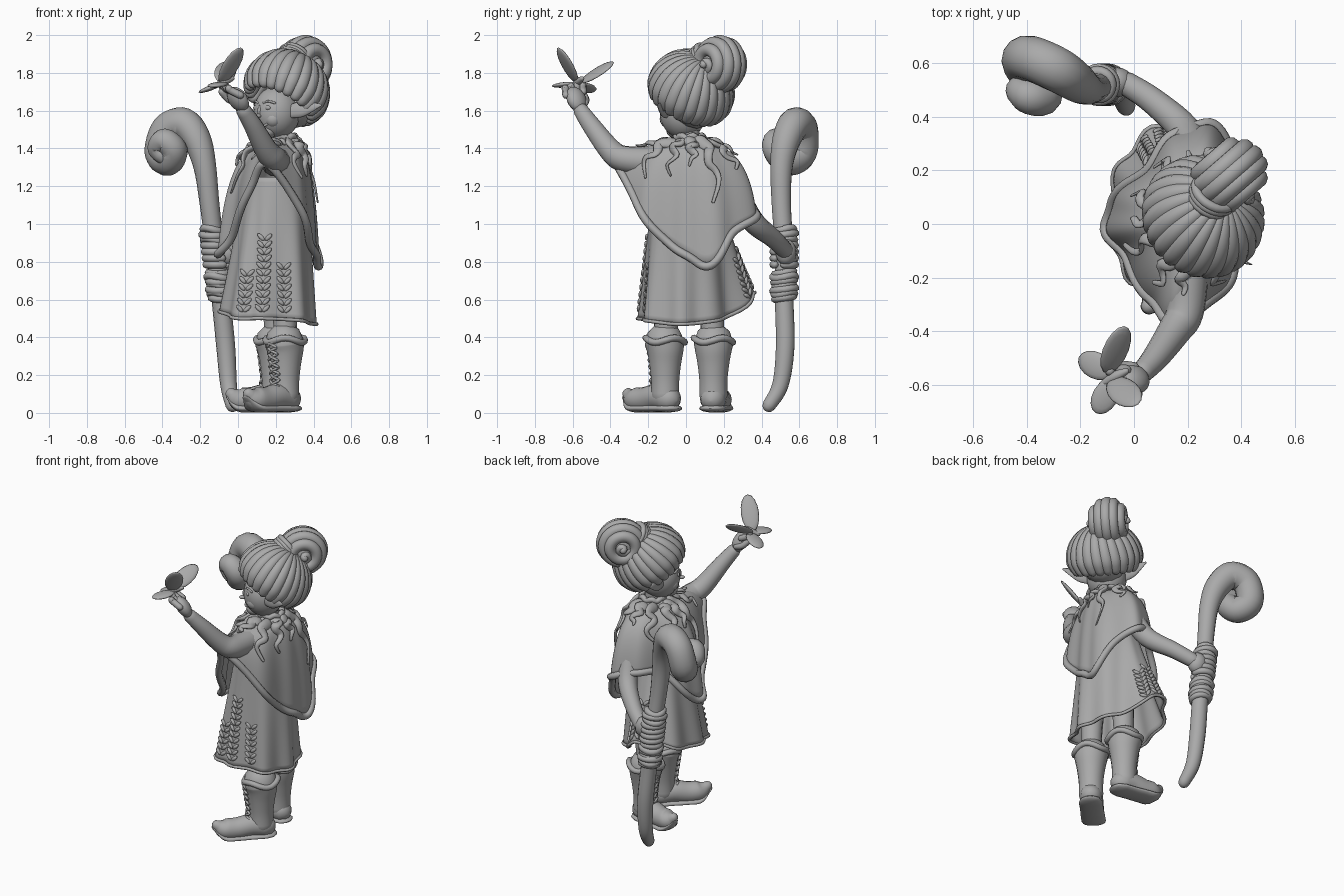
import bpy, bmesh
from math import sin, cos, pi, radians, sqrt
from mathutils import Vector, Matrix

cube = bpy.data.objects.get("Cube")
if cube:
    bpy.data.objects.remove(cube)

clay = bpy.data.materials.new("plain_grey")
clay.use_nodes = True
GREY = (0.4, 0.4, 0.4, 1)
clay.diffuse_color = GREY
for node in clay.node_tree.nodes:
    if node.type == "BSDF_PRINCIPLED":
        node.inputs["Base Color"].default_value = GREY
V = Vector
UP = V((0, 0, 1))


def finish(name, bm, thick=0):
    bmesh.ops.recalc_face_normals(bm, faces=bm.faces[:])
    mesh = bpy.data.meshes.new(name)
    bm.to_mesh(mesh)
    bm.free()
    mesh.shade_smooth()
    mesh.materials.append(clay)
    ob = bpy.data.objects.new(name, mesh)
    bpy.context.scene.collection.objects.link(ob)
    if thick:
        mod = ob.modifiers.new("thickness", "SOLIDIFY")
        mod.thickness = thick


def blend(a, b, c, d, t):
    return 0.5 * (2 * b + (c - a) * t + (2 * a - 5 * b + 4 * c - d) * t * t
                  + (3 * b - a - 3 * c + d) * t ** 3)


def loop_at(pts, u):
    n = len(pts)
    i, t = int(u * n // 1), (u * n) % 1
    return blend(*[V(pts[(i + k) % n]) for k in (-1, 0, 1, 2)], t)


def tube(bm, pts, r=None, steps=5, sides=10, closed=False, up=None, squash=1):
    """Sweep a round section along a smooth path; points are x, y, z, radius."""
    P = [V((*p[:3], p[3] if r is None else r)) for p in pts]
    n = len(P)
    if closed:
        path = [loop_at(P, k / (n * steps)) for k in range(n * steps)]
    else:
        path = [blend(P[max(i - 1, 0)], P[i], P[i + 1], P[min(i + 2, n - 1)], k / steps)
                for i in range(n - 1) for k in range(steps)] + [P[-1]]
        ends = []
        for a, b in ((path[0], path[1]), (path[-1], path[-2])):
            out = (a.xyz - b.xyz).normalized() * a.w
            ends.append([V((*(a.xyz + out * k), a.w * w)) for k, w in ((.6, .8), (.9, .42), (1, .05))])
        path = ends[0][::-1] + path + ends[1]
    m, rings, side = len(path), [], up
    for i, p in enumerate(path):
        a = path[i - 1] if closed or i else p
        b = path[(i + 1) % m] if closed or i < m - 1 else p
        tan = (b.xyz - a.xyz).normalized()
        ref = side or tan.orthogonal()
        side = (ref - tan * ref.dot(tan)).normalized()
        other = tan.cross(side)
        rings.append([bm.verts.new(p.xyz + p.w * (side * squash * cos(q) + other * sin(q)))
                      for q in (2 * pi * k / sides for k in range(sides))])
    for i in range(m if closed else m - 1):
        A, B = rings[i], rings[(i + 1) % m]
        for k in range(sides):
            j = (k + 1) % sides
            bm.faces.new((A[k], A[j], B[j], B[k]))
    if not closed:
        bm.faces.new(rings[0])
        bm.faces.new(rings[-1])


def blob(bm, centre, along, size, normal=UP, seg=16):
    """Ellipsoid with half sizes along, across and through."""
    a = V(along).normalized()
    b = V(normal).cross(a).normalized()
    c = a.cross(b)
    M = Matrix((a * size[0], b * size[1], c * size[2])).transposed().to_4x4()
    M.translation = V(centre)
    bmesh.ops.create_uvsphere(bm, u_segments=seg, v_segments=max(seg // 2, 5), radius=1, matrix=M)


def sheet(bm, fn, nu, nt):
    grid = [[bm.verts.new(fn(i / nu, j / nt)) for i in range(nu)] for j in range(nt + 1)]
    for j in range(nt):
        for i in range(nu):
            k = (i + 1) % nu
            bm.faces.new((grid[j][i], grid[j][k], grid[j + 1][k], grid[j + 1][i]))


def circle(c, a, b, r, n=12, wave=0, freq=4):
    axis = a.cross(b)
    return [c + r * (a * cos(q) + b * sin(q)) + axis * wave * sin(freq * q)
            for q in (2 * pi * k / n for k in range(n))]


def drape(hem, centre, top_r, pull, mid_z, folds, depth):
    """Cloth surface hanging from a small ring to an uneven hem."""
    centre = V(centre)

    def fn(u, t):
        h = loop_at(hem, u % 1)
        d = h - centre
        d.z = 0
        d.normalize()
        n = centre + d * top_r
        m = n.lerp(h, pull)
        m.z = mid_z
        return n * (1 - t) ** 2 + m * 2 * t * (1 - t) + h * t * t + d * depth * t * cos(2 * pi * folds * u)
    return fn


X, Y = V((1, 0, 0)), V((0, 1, 0))
F = V((-.755, -.656, 0))          # way the face looks
S = V((.656, -.755, 0))           # its left side

# Dress with wavy hem
dress = drape([(.13, -.245, .5), (0, -.215, .5), (-.08, -.07, .53), (-.08, .14, .56), (0, .29, .62),
               (.13, .37, .63), (.26, .25, .52), (.38, .1, .48), (.4, -.06, .47), (.32, -.21, .49)],
              (.2, -.01, 1.25), .165, .45, .88, 9, .013)
bm = bmesh.new()
sheet(bm, dress, 110, 24)
finish("dress", bm, .015)
bm = bmesh.new()
tube(bm, [dress(k / 66, 1) for k in range(66)], .01, 1, 6, True)
finish("dress_hem", bm)

# Embroidered sprigs
bm = bmesh.new()
for u0, count in ((0, 11), (.08, 6), (-.06, 7), (.42, 6), (.48, 8), (.54, 7)):
    for k in range(count):
        t = .93 - k * .05
        p, above = dress(u0, t), dress(u0, t - .03)
        across = (dress(u0 + .01, t) - dress(u0 - .01, t)).normalized()
        rise = (above - p).normalized()
        for sgn in (-1, 1):
            blob(bm, p + across * .02 * sgn, rise + across * sgn, (.027, .012, .01), across.cross(rise), 8)
finish("embroidered_sprigs", bm)

# Poncho with thick rim
poncho = drape([(.15, -.36, 1.32), (.06, -.28, 1.18), (-.03, -.13, .95), (-.1, -.02, .84), (-.075, .09, .9),
                (.04, .2, 1.06), (.15, .33, 1.08), (.28, .37, 1.04), (.38, .25, .95), (.43, .13, .78),
                (.41, .01, .83), (.38, -.12, .92), (.32, -.26, 1.1)],
               (.23, .02, 1.42), .08, .84, 1.43, 9, .008)
bm = bmesh.new()
sheet(bm, poncho, 104, 20)
finish("poncho", bm, .015)
bm = bmesh.new()
tube(bm, [poncho(k / 52, 1) for k in range(52)], .022, 2, 8, True)
finish("poncho_rim", bm)

# Broad curly leaves hanging from the collar
bm = bmesh.new()
for i in range(12):
    path = []
    for k in range(8):
        p = poncho(i / 12 + .016 * sin(k * 1.7 + i), .06 + k * (.055 + .018 * (i % 3)))
        out = (p - V((.22, .02, 1.15))).normalized()
        path.append((*(p + out * (.014 + .006 * sin(k * 2 + i))), .037 - .004 * k))
    tube(bm, path, None, 3, 8, up=out, squash=.5)
finish("leaf_collar", bm)

# Neck and ruffled collar
bm = bmesh.new()
tube(bm, [(.23, .02, 1.3), (.22, .01, 1.55)], .06)
finish("neck", bm)
bm = bmesh.new()
for z, r in ((1.4, .09), (1.43, .08), (1.46, .072)):
    tube(bm, circle(V((.23, .02, z)), X, Y, r, 24, .008, 7), .018, 2, 8, True)
finish("collar", bm)

# Head, face and ears
H = V((.205, -.015, 1.59))
bm = bmesh.new()
blob(bm, H, UP, (.14, .122, .125), F, 28)
blob(bm, H + F * .06 - UP * .095, S, (.05, .05, .042))
for s in (-1, 1):
    blob(bm, H + F * .062 + S * s * .045 - UP * .035, S, (.05, .05, .048))
finish("head", bm)
bm = bmesh.new()
blob(bm, H + F * .13 - UP * .018, F, (.024, .015, .012))
blob(bm, H + F * .12 + UP * .01, UP, (.03, .01, .012), F)
finish("nose", bm)
bm = bmesh.new()
smile = [H + F * (.112 - 7 * a * a) + S * a - UP * (.075 - 9 * a * a) for a in (-.04, -.02, 0, .02, .04)]
tube(bm, smile, .007)
finish("mouth", bm)
for s, word in ((1, "left"), (-1, "right")):
    bm = bmesh.new()
    blob(bm, H + F * .104 + S * s * .045 + UP * .025, S, (.022, .013, .014))
    finish(word + "_eye", bm)
    bm = bmesh.new()
    tube(bm, [H + F * .111 + S * s * .02 + UP * .05, H + F * .105 + S * s * .05 + UP * .06,
              H + F * .083 + S * s * .08 + UP * .05], .006)
    finish(word + "_brow", bm)
    bm = bmesh.new()
    lean = S * s * .85 - F * .5 + UP * .2
    base = H + S * s * .108 + UP * .005
    tube(bm, [(*base, .035), (*(base + lean * .07), .042), (*(base + lean * .17), .008)], None, 5, 12,
         up=F, squash=.4)
    finish(word + "_ear", bm)

# Hair cap of thick locks fanning from the tie
C = V((.255, .025, 1.705))
pole = (UP * cos(radians(35)) - F * sin(radians(35))).normalized()
fore = (F - pole * F.dot(pole)).normalized()
flank = pole.cross(fore)
bm = bmesh.new()
for i in range(24):
    q = 2 * pi * i / 24
    path = []
    for k in range(8):
        th = radians(8 + 14.6 * k)
        p = C + .196 * (pole * cos(th) + (fore * cos(q + .03 * k) + flank * sin(q + .03 * k)) * sin(th))
        path.append((*p, .008 + .034 * sin(th) - .008 * (k == 7)))
    tube(bm, path, None, 3, 10)
finish("hair_locks", bm)
bm = bmesh.new()
blob(bm, C, pole, (.19, .19, .19), F, 28)
bmesh.ops.bisect_plane(bm, geom=bm.verts[:] + bm.edges[:] + bm.faces[:], plane_co=C - pole * .03,
                       plane_no=pole, clear_inner=True)
blob(bm, C - F * .05 - UP * .07, UP, (.13, .14, .13), F)
finish("hair_base", bm)

# Rolled bun and its tie
B = V((.355, .18, 1.845))
bm = bmesh.new()
blob(bm, B, S, (.1, .115, .115), UP, 24)
for k in range(-2, 3):
    r = .12 * sqrt(1 - (k / 2.6) ** 2)
    tube(bm, circle(B + S * k * .039, F, UP, r), .036, 4, 10, True)
for s in (-1, 1):
    tube(bm, [B + S * s * (.115 - a * .008) + (F * cos(a * 1.2) + UP * sin(a * 1.2)) * .009 * a
              for a in range(6)], .022, 3, 8)
finish("hair_bun", bm)
bm = bmesh.new()
tie_axis = (B - C).normalized()
side_a = tie_axis.orthogonal().normalized()
for k in range(3):
    tube(bm, circle(V((.285, .09, 1.86)) + tie_axis * .018 * k, side_a, tie_axis.cross(side_a), .078),
         .018, 2, 8, True)
finish("hair_tie", bm)

# Legs and laced boots
for word, x, y, d, reach in (("left", .25, -.11, V((-.7, -.71, 0)), 1), ("right", .2, .145, V((-.98, .18, 0)), .87)):
    bm = bmesh.new()
    tube(bm, [(x, y * .85, .75, .08), (x, y * .95, .5, .065), (x, y, .25, .06)])
    finish(word + "_leg", bm)
    o, w = V((x, y, 0)), UP.cross(d)

    def at(a, z):
        return o + d * a * reach + UP * z

    bm = bmesh.new()
    tube(bm, [(*at(a, z), r) for a, z, r in ((0, .09, .075), (0, .17, .075), (0, .26, .085), (0, .33, .098), (.005, .37, .106))],
         None, 4, 20)
    tube(bm, [(*at(a, z), r) for a, z, r in ((-.02, .075, .07), (.06, .085, .07), (.15, .07, .067),
                                           (.23, .074, .062), (.275, .1, .032))], None, 4, 16)
    finish(word + "_boot", bm)
    bm = bmesh.new()
    tube(bm, circle(at(0, .385), X, Y, .103, 18, .012, 3), .018, 2, 8, True)
    finish(word + "_boot_cuff", bm)
    bm = bmesh.new()
    tube(bm, [(*at(a, z), r) for a, z, r in ((-.025, .024, .073), (.06, .024, .072), (.15, .024, .074),
                                           (.23, .028, .07), (.285, .07, .03))], None, 4, 16, up=UP, squash=.3)
    finish(word + "_boot_sole", bm)
    bm = bmesh.new()
    for k in range(7):
        a, z = .078 + .005 * abs(k - 1), .14 + k * .035
        for s in (-1, 1):
            tube(bm, [at(a, z) - w * s * .03, at(a + .012, z + .015), at(a, z + .03) + w * s * .03], .008, 2, 6)
    finish(word + "_boot_laces", bm)

# Raised arm with open hand
bm = bmesh.new()
tube(bm, [(.2, -.18, 1.33, .08), (.19, -.33, 1.345, .07), (.15, -.4, 1.39, .062), (.08, -.5, 1.52, .05),
          (.03, -.555, 1.6, .041)], None, 5, 14)
finish("left_arm", bm)
bm = bmesh.new()
blob(bm, (0, -.58, 1.66), (-.5, -.25, .85), (.075, .06, .042), F)
for k in range(4):
    p = V((-.03, -.545, 1.7)) + V((.014, -.03, -.006)) * k
    tube(bm, [p, p + V((-.05, -.002, .025)), p + V((-.06, -.004, .05 - .005 * k))], .02, 3, 8)
tube(bm, [(0, -.535, 1.64), (-.05, -.53, 1.66), (-.085, -.55, 1.7)], .019, 3, 8)
finish("left_hand", bm)

# Butterfly perched on the fingers
bm = bmesh.new()
tube(bm, [(-.12, -.6, 1.73, .012), (-.07, -.57, 1.755, .02), (-.03, -.55, 1.77, .012)])
finish("butterfly_body", bm)
for name, root, tip, wide, n in (("left_upper", (-.1, -.56, 1.75), (-.04, -.39, 1.85), .055, (.4, -.5, .8)),
                                 ("left_lower", (-.08, -.56, 1.745), (-.2, -.5, 1.7), .05, (.1, -.2, 1)),
                                 ("right_upper", (-.09, -.58, 1.745), (.01, -.67, 1.925), .055, (-.4, .64, .56)),
                                 ("right_lower", (-.07, -.58, 1.745), (-.14, -.7, 1.73), .048, (.1, .2, 1))):
    a, b = V(root), V(tip)
    bm = bmesh.new()
    blob(bm, a.lerp(b, .53), b - a, ((b - a).length * .52, wide, .014), n)
    finish(name + "_wing", bm)

# Lowered arm gripping the staff
bm = bmesh.new()
tube(bm, [(.23, .25, 1.2, .065), (.19, .35, 1.02, .06), (.07, .46, .925, .05), (-.03, .525, .86, .045)], None, 5, 14)
finish("right_arm", bm)
bm = bmesh.new()
blob(bm, (-.06, .53, .85), (-1, .3, -.2), (.06, .055, .07))
for k in range(4):
    c = V((-.11 - .004 * k, .52, .785 + .034 * k))
    tube(bm, circle(c, X, Y, .058)[:11], .021, 3, 8)
finish("right_hand", bm)

# Staff curling into a tight spiral crook
bm = bmesh.new()
tube(bm, [(-.03, .44, .04, .036), (-.05, .5, .15, .044), (-.065, .525, .35, .05), (-.09, .52, .6, .05),
          (-.12, .52, .85, .05), (-.15, .505, 1.1, .052), (-.175, .505, 1.3, .06), (-.215, .53, 1.44, .075),
          (-.285, .575, 1.53, .085), (-.375, .615, 1.5, .085), (-.41, .61, 1.38, .085), (-.37, .54, 1.335, .08),
          (-.34, .48, 1.39, .073), (-.39, .475, 1.44, .066), (-.425, .5, 1.4, .055), (-.4, .49, 1.36, .045)],
     None, 6, 14)
finish("staff", bm)
bm = bmesh.new()
for k in range(10):
    z = .61 + .022 * k if k < 7 else .72 + .028 * k
    c = V((-.09 - .12 * (z - .6), .52, z))
    tube(bm, circle(c, X, Y, .05 + .005 * (k % 3), 12, .008, 1 + k % 2), .02, 2, 8, True)
finish("staff_wrapping", bm)
